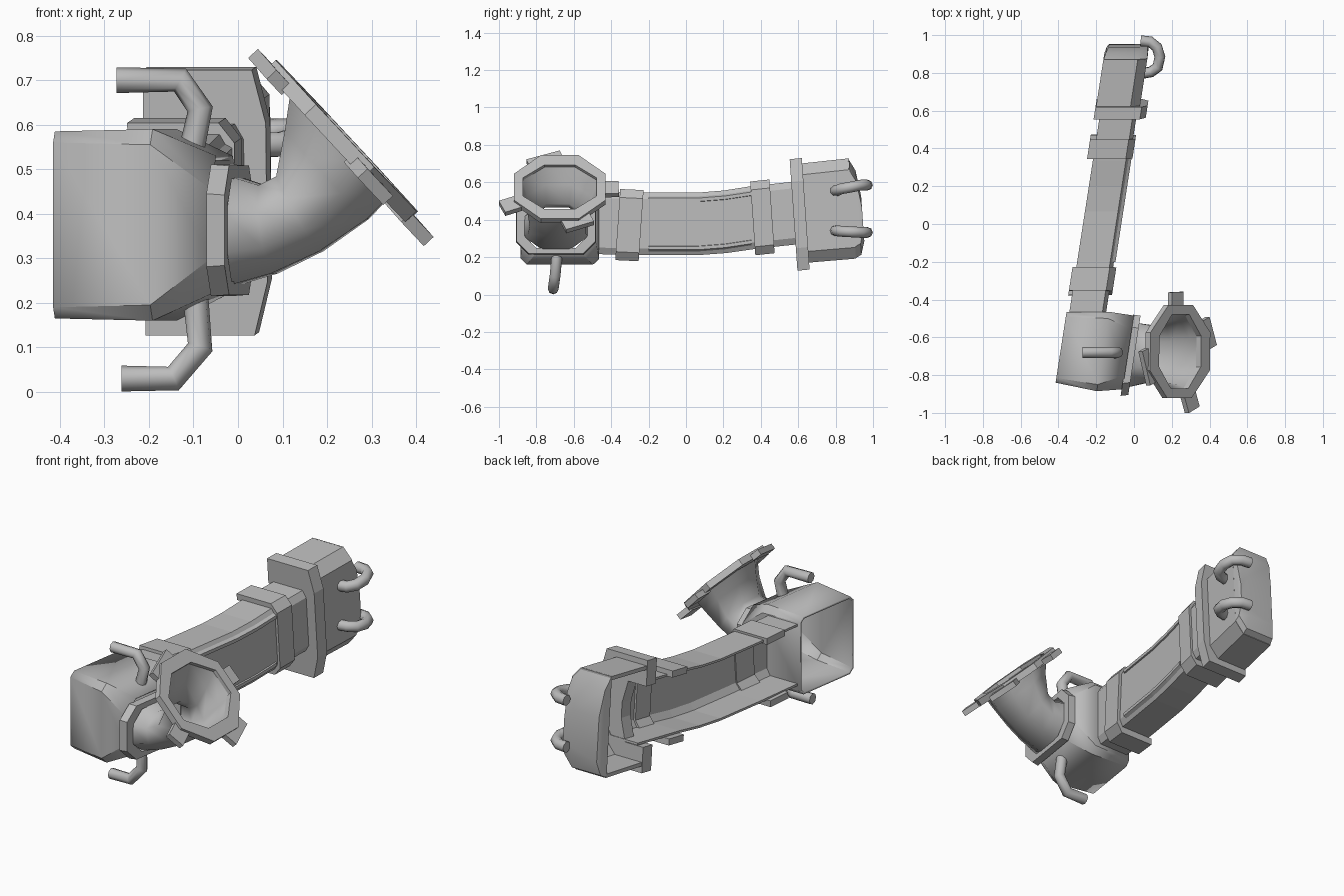
import bpy, bmesh
from math import sin, cos, tan, pi, radians
from mathutils import Vector, Matrix

if "Cube" in bpy.data.objects:
    bpy.data.objects.remove(bpy.data.objects["Cube"])

grey = bpy.data.materials.new("plain grey")
grey.use_nodes = True
grey.diffuse_color = (0.5, 0.5, 0.5, 1)
grey.node_tree.nodes["Principled BSDF"].inputs["Base Color"].default_value = (0.5, 0.5, 0.5, 1)

# The whole assembly leans sideways along its length
SKEW = Matrix(((1, 0.155, 0, 0), (0, 1, 0, 0), (0, 0, 1, 0), (0, 0, 0, 1)))


def add_object(name, data):
    ob = bpy.data.objects.new(name, data)
    data.materials.append(grey)
    bpy.context.collection.objects.link(ob)
    return ob


def smooth(ob, angle):
    bpy.ops.object.select_all(action='DESELECT')
    ob.select_set(True)
    bpy.context.view_layer.objects.active = ob
    bpy.ops.object.shade_smooth_by_angle(angle=radians(angle))


def loft(name, sections, caps=True, wrap=False, angle=0):
    """Skin a list of closed sections with equal point counts."""
    bm = bmesh.new()
    rows = [[bm.verts.new(SKEW @ Vector(p)) for p in s] for s in sections]
    pairs = list(zip(rows, rows[1:]))
    if wrap:
        pairs.append((rows[-1], rows[0]))
    n = len(rows[0])
    for a, b in pairs:
        for i in range(n):
            j = (i + 1) % n
            bm.faces.new((a[i], a[j], b[j], b[i]))
    if caps and not wrap:
        bm.faces.new(rows[0])
        bm.faces.new(rows[-1])
    bmesh.ops.recalc_face_normals(bm, faces=bm.faces)
    mesh = bpy.data.meshes.new(name)
    bm.to_mesh(mesh)
    bm.free()
    ob = add_object(name, mesh)
    if angle:
        smooth(ob, angle)
    return ob


def channel(y, z, half, x0, x1, cx, cz, tilt, wall):
    """Chamfered section across the arm; with a wall it is open on the -x side."""
    def outline(t):
        h, x = half - t, x1 - t
        return [(x0, h), (x - cx, h), (x, h - cz), (x, cz - h), (x - cx, -h), (x0, -h)]
    pts = outline(0)
    if wall:
        pts += outline(wall)[::-1]
    s = tan(radians(tilt))
    return [(px, y - pz * s, z + pz) for px, pz in pts]


def box_section(x, y0, y1, z0, z1, c):
    """Eight-sided section of the elbow, facing x."""
    return [(x, y0 + c, z0), (x, y1 - c, z0), (x, y1, z0 + c), (x, y1, z1 - c),
            (x, y1 - c, z1), (x, y0 + c, z1), (x, y0, z1 - c), (x, y0, z0 + c)]


def tilted(center, tilt, yaw, u, v, n=0):
    """Point in a plane whose normal leans up from +x by tilt; yaw turns it sideways."""
    t = radians(tilt)
    return (center[0] + n * cos(t) - v * sin(t) + u * yaw, center[1] + u,
            center[2] + n * sin(t) + v * cos(t))


def octagon(center, tilt, yaw, hu, hv, n=0):
    k = 1 / cos(pi / 8)
    return [tilted(center, tilt, yaw, hu * k * cos(a), hv * k * sin(a), n)
            for a in [(i + 0.5) * pi / 4 for i in range(8)]]


# Long arm: an open channel that bends gently upward
ARM = ((-0.48, 0.383, -3), (-0.2, 0.378, -1), (0.07, 0.378, 1),
       (0.21, 0.389, 3), (0.35, 0.41, 5), (0.64, 0.442, 5))
loft("arm_channel", [channel(y, z, 0.167, -0.27, -0.075, 0.02, 0.035, t, 0.012)
                     for y, z, t in ARM])

# Raised strips framing the side of the arm
for name, side in (("arm_upper_rib", 1), ("arm_lower_rib", -1)):
    loft(name, [[(-0.085 + dx, y, z + side * dz) for dx, dz in
                 ((0, 0.116), (0.018, 0.12), (0.018, 0.138), (0, 0.148))]
                for y, z, t in ARM[1:5]])

# Bands around the arm
loft("front_band", [channel(y, z, 0.19, -0.29, -0.058, 0.035, 0.045, -4, 0.035)
                    for y, z in ((-0.365, 0.374), (-0.24, 0.368))])
loft("rear_band", [channel(y, z, 0.197, -0.302, -0.062, 0.035, 0.045, 4, 0.035)
                   for y, z in ((0.357, 0.407), (0.46, 0.418))])
loft("rear_flange", [channel(y, z, 0.298, -0.30, -0.025, 0.03, 0.12, 4, 0.137)
                     for y, z in ((0.575, 0.425), (0.64, 0.432))])

# Rear housing: hollow body and closed, rounded end
loft("rear_housing", [channel(y, z, h, -0.297, -0.065, 0.05, 0.06, 4, 0.02)
                      for y, z, h in ((0.63, 0.435, 0.265), (0.89, 0.46, 0.268))], angle=25)
loft("rear_housing_end", [channel(y, z, h, x0, x1, 0.05, 0.06, 4, 0)
                          for y, z, h, x0, x1 in ((0.885, 0.46, 0.268, -0.297, -0.065),
                                                  (0.922, 0.438, 0.225, -0.29, -0.068),
                                                  (0.945, 0.405, 0.12, -0.28, -0.075))], angle=35)

# Elbow housing, open at its -x side
elbow = loft("elbow_housing", [box_section(-0.285, -0.84, -0.465, 0.165, 0.585, 0.025),
                               box_section(-0.06, -0.885, -0.465, 0.16, 0.59, 0.035),
                               box_section(0.075, -0.875, -0.485, 0.225, 0.53, 0.075)],
             caps=False, angle=35)
shell = elbow.modifiers.new("Wall", 'SOLIDIFY')
shell.thickness = 0.012
shell.offset = -1

# Collar between elbow and pipe
loft("elbow_collar", [box_section(x, -0.695 - h, -0.695 + h, 0.363 - v, 0.363 + v, c)
                      for x, h, v, c in ((0.07, 0.215, 0.148, 0.066), (0.11, 0.21, 0.145, 0.066),
                                         (0.11, 0.165, 0.115, 0.06), (0.07, 0.165, 0.115, 0.06))],
     wrap=True)

# Curved pipe widening to the mouth
MOUTH = ((0.338, -0.675, 0.565), 43, -0.14)
loft("mouth_pipe", [octagon((x, y, z), t, yaw, hu, hv) for x, y, z, t, yaw, hu, hv in (
    (0.09, -0.695, 0.362, 0, 0, 0.172, 0.125), (0.175, -0.69, 0.365, 8, -0.03, 0.155, 0.10),
    (0.245, -0.685, 0.40, 30, -0.08, 0.15, 0.097), (0.305, -0.68, 0.487, 43, -0.12, 0.17, 0.135),
    (*MOUTH[0], *MOUTH[1:], 0.198, 0.165))], caps=False, angle=60)

# Flat octagonal rim with four tabs
loft("mouth_rim", [octagon(*MOUTH, hu, hv, n) for hu, hv, n in (
    (0.245, 0.232, -0.02), (0.245, 0.232, 0.015), (0.196, 0.162, 0.015), (0.196, 0.162, -0.02))],
     wrap=True)
for name, angle, reach, half in (("back_tab", 2, 0.315, 0.045), ("top_tab", 110, 0.262, 0.095),
                                 ("front_tab", 203, 0.335, 0.045), ("bottom_tab", -68, 0.29, 0.08)):
    a = radians(angle)
    loft(name, [[tilted(*MOUTH, r * cos(a) - w * sin(a), r * sin(a) + w * cos(a), n)
                 for w, n in ((-half, -0.028), (half, -0.028), (half, 0.002), (-half, 0.002))]
                for r in (0.21, reach)])


def handle(name, points):
    curve = bpy.data.curves.new(name, 'CURVE')
    curve.dimensions = '3D'
    curve.bevel_depth = 0.029
    curve.bevel_resolution = 2
    curve.use_fill_caps = True
    spline = curve.splines.new('POLY')
    spline.points.add(len(points) - 1)
    for p, co in zip(spline.points, points):
        p.co = (*co, 1)
    spline.use_smooth = True
    add_object(name, curve)


# Bent handles on the elbow
handle("elbow_top_handle", [(-0.273, -0.68, 0.70), (-0.13, -0.68, 0.70),
                            (-0.085, -0.68, 0.635), (-0.105, -0.685, 0.54)])
handle("elbow_bottom_handle", [(-0.262, -0.71, 0.03), (-0.145, -0.71, 0.03),
                               (-0.085, -0.70, 0.1), (-0.095, -0.69, 0.21)])

# Hooked handles on the rear housing
for name, z, rise in (("rear_upper_handle", 0.565, 0.02), ("rear_lower_handle", 0.338, -0.006)):
    handle(name, [(0.035, 0.97, z + rise), (0.085, 0.965, z + rise), (0.122, 0.935, z + rise),
                  (0.137, 0.885, z + rise / 2), (0.125, 0.83, z), (0.09, 0.805, z - rise / 2),
                  (0.03, 0.795, z - rise / 2)])
